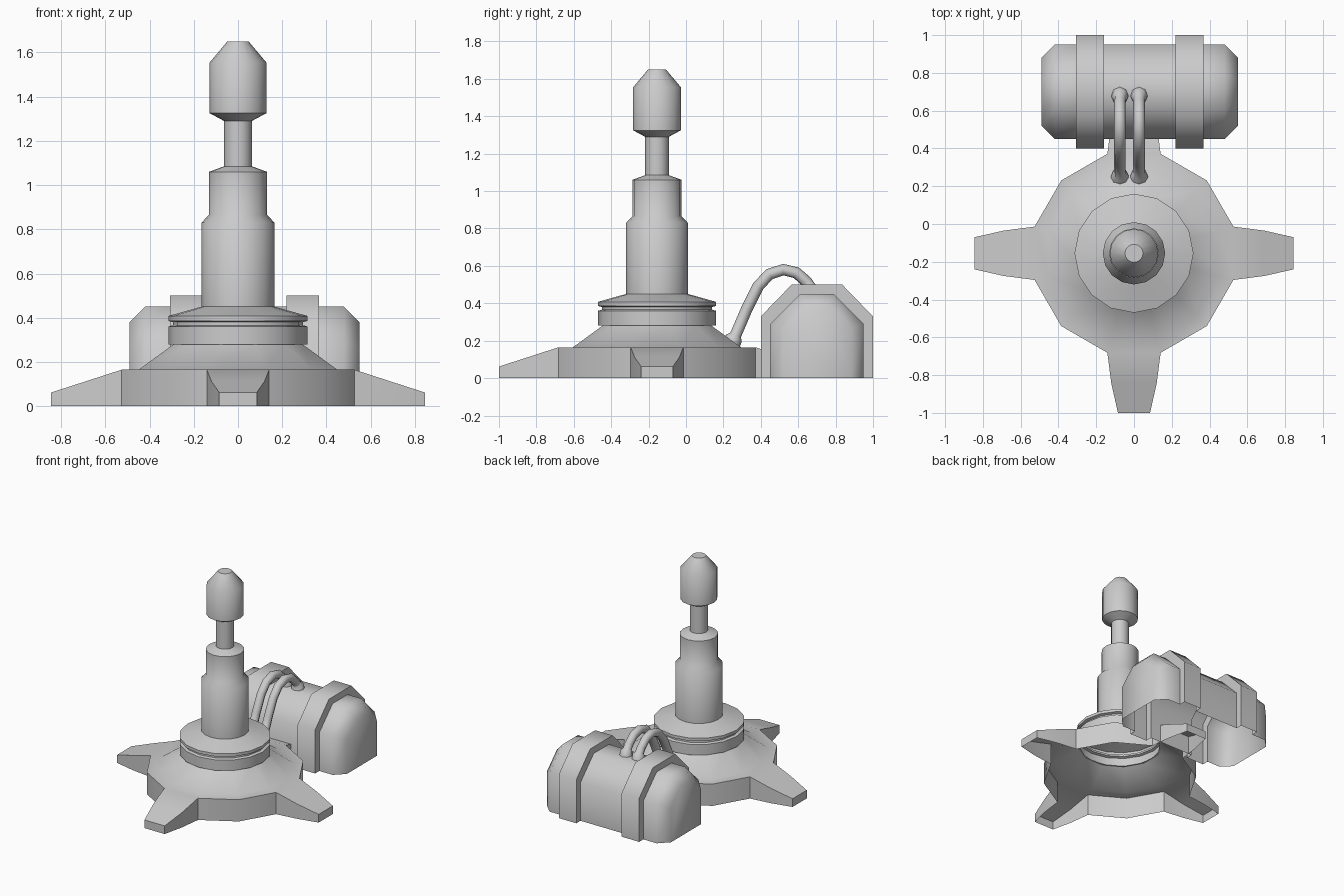
import bpy, bmesh
from math import sin, cos, pi, radians

if "Cube" in bpy.data.objects:
    bpy.data.objects.remove(bpy.data.objects["Cube"])

CY = -0.155  # tower axis in y


def finish(bm, name, angle):
    bmesh.ops.remove_doubles(bm, verts=bm.verts, dist=1e-5)
    bmesh.ops.recalc_face_normals(bm, faces=bm.faces)
    me = bpy.data.meshes.new(name)
    bm.to_mesh(me)
    bm.free()
    ob = bpy.data.objects.new(name, me)
    bpy.context.collection.objects.link(ob)
    bpy.ops.object.select_all(action='DESELECT')
    ob.select_set(True)
    bpy.context.view_layer.objects.active = ob
    bpy.ops.object.shade_smooth_by_angle(angle=radians(angle))
    return ob


def ring(bm, r, z, n, start=0.0):
    return [bm.verts.new((r * cos(start + 2 * pi * k / n),
                          CY + r * sin(start + 2 * pi * k / n), z)) for k in range(n)]


def bridge(bm, a, b, closed=True, skip=lambda k: False):
    n = len(a)
    for k in range(n if closed else n - 1):
        if not skip(k):
            j = (k + 1) % n
            bm.faces.new((a[k], a[j], b[j], b[k]))


# Twelve-sided hollow base with four tapering feet
bm = bmesh.new()
low, rim, shoulder, top = [ring(bm, r, z, 12, pi / 12) for r, z in
                           ((0.545, 0), (0.545, 0.165), (0.465, 0.165), (0.295, 0.285))]
bridge(bm, low, rim, skip=lambda k: k % 3 == 2)
bridge(bm, rim, shoulder)
bridge(bm, shoulder, top)
for k in (2, 5, 8, 11):
    j = (k + 1) % 12
    a = (k + 1) // 3 * pi / 2
    prev = [low[k], rim[k], rim[j], low[j]]
    for dist, half, z in ((0.69, 0.12, 0.112), (0.845, 0.085, 0.062)):
        sec = [bm.verts.new((dist * cos(a) - s * half * sin(a),
                             CY + dist * sin(a) + s * half * cos(a), h))
               for s, h in ((-1, 0), (-1, z), (1, z), (1, 0))]
        bridge(bm, prev, sec, closed=False)
        prev = sec
    bm.faces.new(prev)
finish(bm, "footed_base", 50)

# Turned tower: collar, stepped column, neck and head
profile = [(0.285, 0.28), (0.315, 0.28), (0.315, 0.36), (0.295, 0.366), (0.295, 0.38),
           (0.315, 0.386), (0.315, 0.408), (0.165, 0.45), (0.165, 0.83), (0.132, 0.865),
           (0.132, 1.06), (0.063, 1.085), (0.063, 1.29), (0.128, 1.325), (0.128, 1.555),
           (0.048, 1.65)]
bm = bmesh.new()
rings = [ring(bm, r, z, 16) for r, z in profile]
for a, b in zip(rings, rings[1:]):
    bridge(bm, a, b)
bm.faces.new(rings[-1])
finish(bm, "tower", 50)

# Arched tank with two raised bands, open underneath
TX, TY = 0.03, 0.70


def arch(bm, x, half, flat, side, height):
    pts = ((-half, 0), (-half, side), (-flat, height),
           (flat, height), (half, side), (half, 0))
    return [bm.verts.new((TX + x, TY + y, z)) for y, z in pts]


END, BODY, BAND = (0.18, 0.06, 0.26, 0.38), (0.25, 0.09, 0.29, 0.45), (0.30, 0.135, 0.33, 0.50)
steps = [(0.19, BODY), (0.19, BAND), (0.337, BAND), (0.337, BODY), (0.45, BODY), (0.52, END)]
sections = [(-x, s) for x, s in reversed(steps)] + steps
bm = bmesh.new()
arches = [arch(bm, x, *s) for x, s in sections]
for a, b in zip(arches, arches[1:]):
    bridge(bm, a, b, closed=False)
bm.faces.new(arches[0])
bm.faces.new(arches[-1])
finish(bm, "tank", 60)

# Pair of hoses with flared ends (y, z, radius factor)
path = [(0.245, 0.19, 1.55), (0.258, 0.215, 1.45), (0.265, 0.23, 1), (0.325, 0.37, 1),
        (0.385, 0.49, 1), (0.445, 0.555, 1), (0.52, 0.58, 1), (0.59, 0.563, 1),
        (0.645, 0.515, 1), (0.665, 0.485, 1), (0.672, 0.475, 1.4), (0.68, 0.44, 1.5)]
for side, x in (("left", -0.075), ("right", 0.027)):
    cu = bpy.data.curves.new(side + "_hose", 'CURVE')
    cu.dimensions = '3D'
    cu.bevel_depth = 0.031
    cu.bevel_resolution = 2
    cu.use_fill_caps = True
    sp = cu.splines.new('POLY')
    sp.points.add(len(path) - 1)
    for p, (y, z, r) in zip(sp.points, path):
        p.co = (x, y, z, 1)
        p.radius = r
    sp.use_smooth = True
    bpy.context.collection.objects.link(bpy.data.objects.new(side + "_hose", cu))
